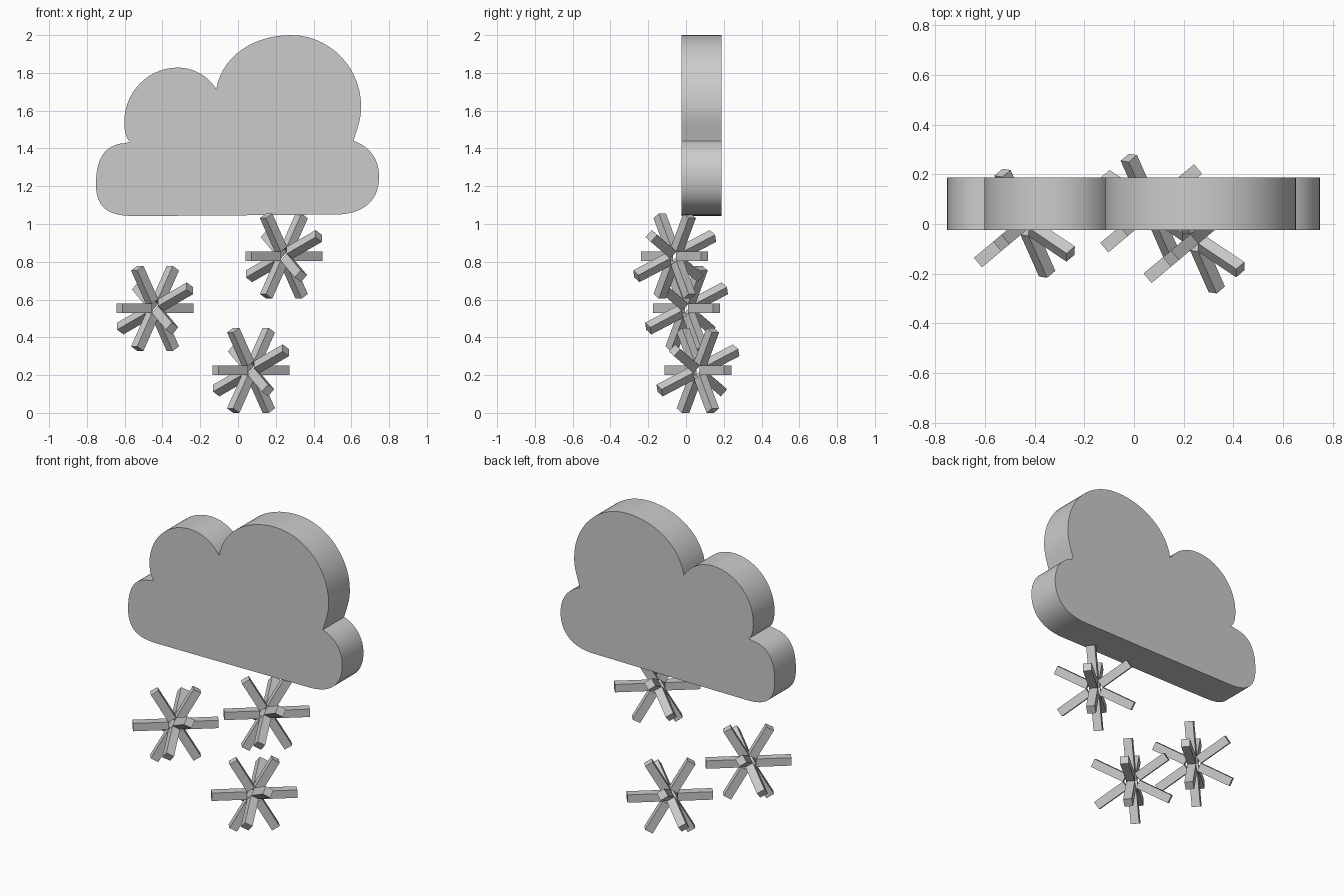
import bpy, bmesh, math
from mathutils import Vector, Matrix

if "Cube" in bpy.data.objects:
    bpy.data.objects.remove(bpy.data.objects["Cube"])

grey = bpy.data.materials.new("light_grey")
grey.diffuse_color = (0.6, 0.6, 0.6, 1)
grey.use_nodes = True
grey.node_tree.nodes["Principled BSDF"].inputs["Base Color"].default_value = grey.diffuse_color


def make_object(name, bm):
    bmesh.ops.recalc_face_normals(bm, faces=bm.faces)
    mesh = bpy.data.meshes.new(name)
    bm.to_mesh(mesh)
    bm.free()
    mesh.materials.append(grey)
    ob = bpy.data.objects.new(name, mesh)
    bpy.context.collection.objects.link(ob)
    return ob


# cloud outline: each row is two handles and an end point (x, z)
start = (-.57, 1.435)
segments = [
    ((-.592, 1.45), (-.602, 1.49), (-.602, 1.54)),
    ((-.602, 1.70), (-.475, 1.828), (-.32, 1.828)),
    ((-.235, 1.828), (-.16, 1.785), (-.115, 1.715)),
    ((-.085, 1.89), (.085, 2.0), (.28, 2.0)),
    ((.485, 2.0), (.652, 1.83), (.652, 1.62)),
    ((.652, 1.55), (.628, 1.50), (.612, 1.44)),
    ((.70, 1.41), (.747, 1.34), (.747, 1.25)),
    ((.747, 1.12), (.66, 1.052), (.52, 1.05)),
    ((.16, 1.048), (-.20, 1.043), (-.56, 1.043)),
    ((-.69, 1.043), (-.752, 1.09), (-.752, 1.21)),
    ((-.752, 1.34), (-.71, 1.42), (-.60, 1.428)),
    ((-.59, 1.43), (-.58, 1.433), start),
]
STEPS = 14
outline, p0 = [], Vector(start)
for a, b, c in segments:
    a, b, c = Vector(a), Vector(b), Vector(c)
    for i in range(STEPS):
        t = i / STEPS
        s = 1 - t
        outline.append(p0 * s**3 + a * (3 * s * s * t) + b * (3 * s * t * t) + c * t**3)
    p0 = c

# cloud: extruded outline
bm = bmesh.new()
face = bm.faces.new([bm.verts.new((p.x, -.025, p.y)) for p in outline])
ext = bmesh.ops.extrude_face_region(bm, geom=[face], use_keep_orig=True)
moved = [g for g in ext["geom"] if isinstance(g, bmesh.types.BMVert)]
bmesh.ops.translate(bm, verts=moved, vec=(0, .212, 0))
cloud = make_object("cloud", bm)
bpy.context.view_layer.objects.active = cloud
cloud.select_set(True)
bpy.ops.object.shade_smooth_by_angle(angle=math.radians(30))

# snowflakes: two hexagonal stars of square arms sharing one axis
ang = math.radians(40)
h = Vector((math.cos(ang), math.sin(ang), 0))
n = Vector((math.sin(ang), -math.cos(ang), 0))
up = Vector((0, 0, 1))
u = h * .5 + up * .866
R0, R1, W = .042, .246, .05


def add_arm(bm, d, normal):
    d = d.normalized()
    normal = normal.normalized()
    side = normal.cross(d)
    rot = Matrix((d, side, normal)).transposed().to_4x4()
    m = (Matrix.Translation(d * (R0 + R1) / 2) @ rot
         @ Matrix.Diagonal((R1 - R0, W, W, 1)))
    bmesh.ops.create_cube(bm, size=1, matrix=m)


def snowflake(name, pos):
    bm = bmesh.new()
    for k in range(6):
        t = math.radians(60 * k)
        add_arm(bm, h * math.cos(t) + up * math.sin(t), n)
        if k % 3:   # second star, shared axis already made
            add_arm(bm, u * math.cos(t) + n * math.sin(t), h * .866 - up * .5)
    make_object(name, bm).location = pos


snowflake("snowflake_left", (-.439, .003, .553))
snowflake("snowflake_right", (.243, -.06, .83))
snowflake("snowflake_bottom", (.069, .063, .225))
